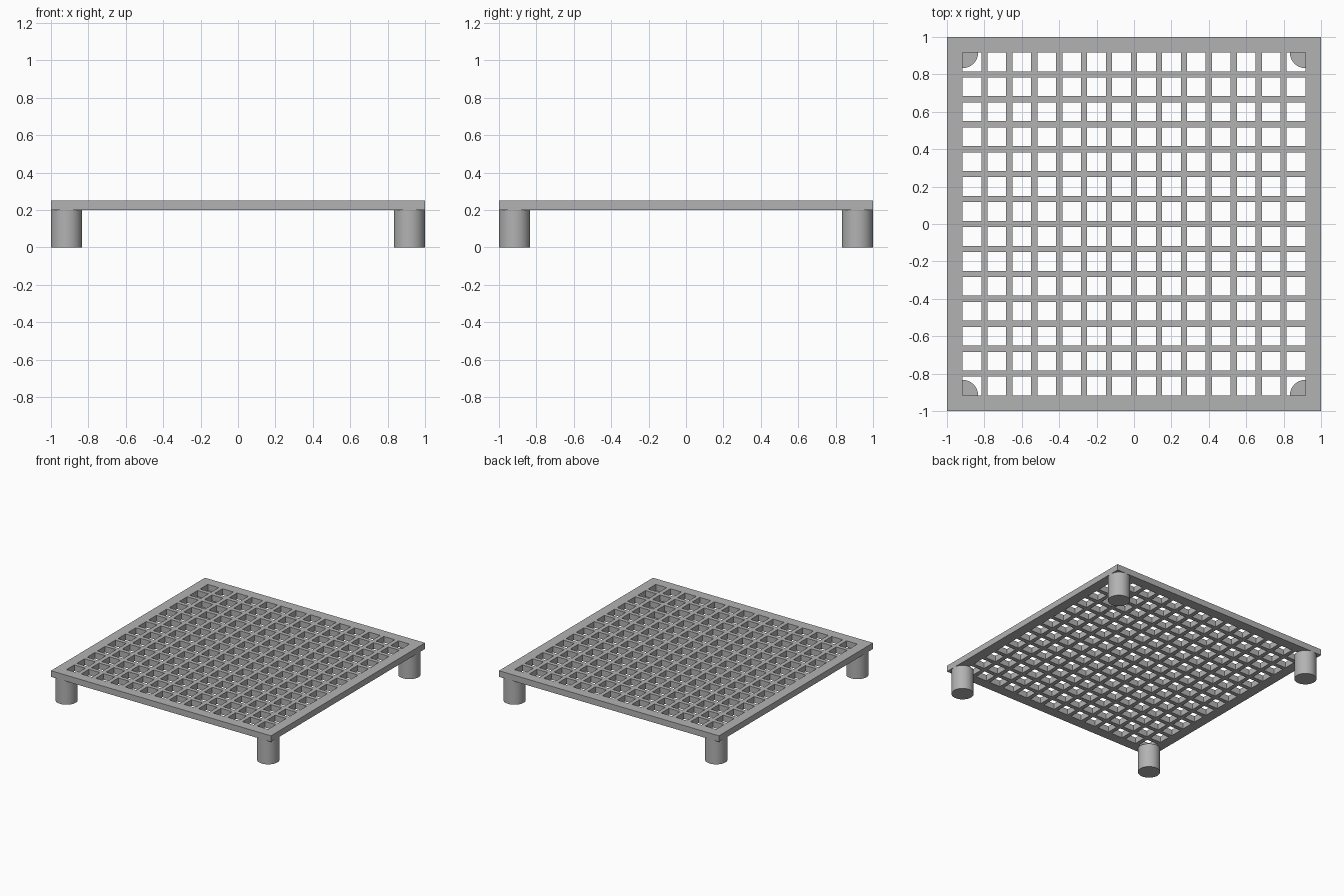
import bpy
import bmesh
from mathutils import Matrix

cube = bpy.data.objects.get("Cube")
if cube:
    bpy.data.objects.remove(cube, do_unlink=True)

UNIT = 2 / 120          # the tray is 120 units wide
HOLES = 14              # holes per side
BORDER, HOLE, PITCH = 5 * UNIT, 6 * UNIT, 8 * UNIT
LEG_TOP, PLATE_TOP = 0.2, 0.25

gray = bpy.data.materials.new("plain_gray")
gray.use_nodes = True
color = (0.45, 0.45, 0.45, 1)
gray.diffuse_color = color
gray.node_tree.nodes["Principled BSDF"].inputs["Base Color"].default_value = color


def add_object(name, bm):
    mesh = bpy.data.meshes.new(name)
    bm.normal_update()
    bm.to_mesh(mesh)
    bm.free()
    mesh.materials.append(gray)
    obj = bpy.data.objects.new(name, mesh)
    bpy.context.collection.objects.link(obj)
    return obj


# Perforated plate: a flat lattice with open cells, extruded to thickness
lines = [-1]
for i in range(HOLES):
    start = -1 + BORDER + i * PITCH
    lines += [start, start + HOLE]
lines.append(1)

bm = bmesh.new()
grid = [[bm.verts.new((x, y, LEG_TOP)) for y in lines] for x in lines]
for i in range(len(lines) - 1):
    for j in range(len(lines) - 1):
        if i % 2 and j % 2:
            continue
        bm.faces.new((grid[i][j], grid[i + 1][j], grid[i + 1][j + 1], grid[i][j + 1]))
top = bmesh.ops.extrude_face_region(bm, geom=bm.faces[:], use_keep_orig=True)
bmesh.ops.translate(bm, vec=(0, 0, PLATE_TOP - LEG_TOP),
                    verts=[g for g in top["geom"] if isinstance(g, bmesh.types.BMVert)])
bmesh.ops.recalc_face_normals(bm, faces=bm.faces[:])
# Merge the coplanar strips into clean faces
bmesh.ops.dissolve_limit(bm, angle_limit=0.01, verts=bm.verts[:], edges=bm.edges[:])
add_object("perforated_plate", bm)

# Round corner legs
for side_x, x in (("left", 1), ("right", -1)):
    for side_y, y in (("front", -1), ("back", 1)):
        bm = bmesh.new()
        center = Matrix.Translation((x * (1 - BORDER), y * (1 - BORDER), LEG_TOP / 2))
        bmesh.ops.create_cone(bm, cap_ends=True, segments=64, radius1=BORDER,
                              radius2=BORDER, depth=LEG_TOP, matrix=center)
        leg = add_object(f"{side_y}_{side_x}_leg", bm)
        bpy.ops.object.select_all(action="DESELECT")
        leg.select_set(True)
        bpy.context.view_layer.objects.active = leg
        bpy.ops.object.shade_smooth_by_angle()
